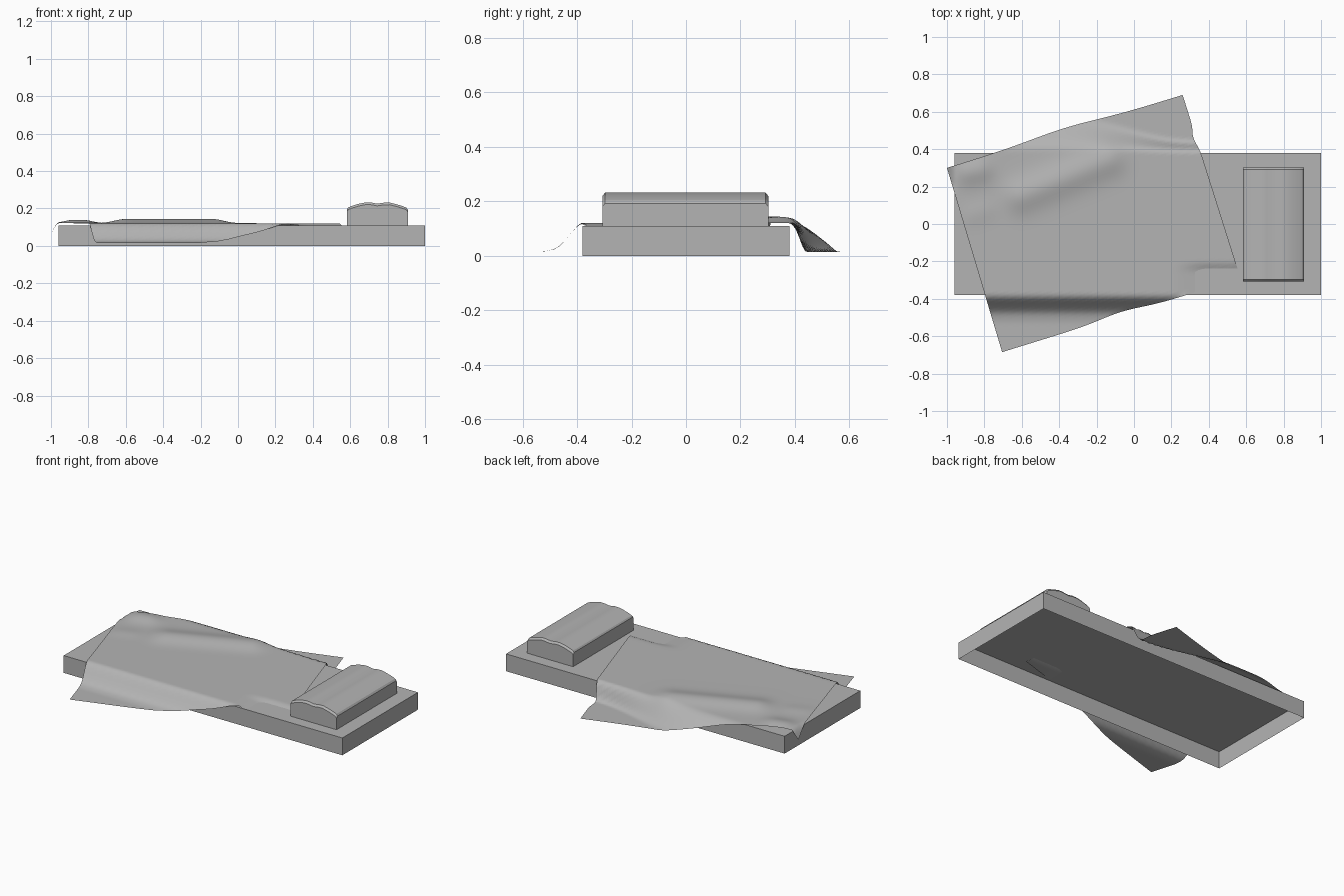
import bpy, bmesh
from math import exp
from mathutils import Vector

if "Cube" in bpy.data.objects:
    bpy.data.objects.remove(bpy.data.objects["Cube"])

grey = bpy.data.materials.new("mid_grey")
grey.diffuse_color = (0.455, 0.455, 0.455, 1)
grey.use_nodes = True
grey.node_tree.nodes["Principled BSDF"].inputs["Base Color"].default_value = grey.diffuse_color


def make_object(name, bm, angle=None):
    mesh = bpy.data.meshes.new(name)
    bm.to_mesh(mesh)
    bm.free()
    mesh.materials.append(grey)
    ob = bpy.data.objects.new(name, mesh)
    bpy.context.collection.objects.link(ob)
    if angle:
        bpy.ops.object.select_all(action='DESELECT')
        bpy.context.view_layer.objects.active = ob
        ob.select_set(True)
        bpy.ops.object.shade_smooth_by_angle(angle=angle)
    return ob


def smooth(t):
    t = min(1, max(0, t))
    return t * t * (3 - 2 * t)


# Mattress: box with an open underside
bm = bmesh.new()
bmesh.ops.create_cube(bm, size=1)
for v in bm.verts:
    v.co = Vector((0.02 + v.co.x * 1.96, v.co.y * 0.76, 0.055 + v.co.z * 0.11))
bm.normal_update()
bmesh.ops.delete(bm, geom=[f for f in bm.faces if f.normal.z < -0.5], context='FACES_ONLY')
make_object("mattress", bm)

# Pillow: wavy profile swept along y with bevelled ends
profile = [(0.583, 0.11), (0.583, 0.197), (0.59, 0.206), (0.61, 0.214), (0.645, 0.225),
           (0.68, 0.232), (0.71, 0.232), (0.745, 0.226), (0.78, 0.231), (0.81, 0.232),
           (0.85, 0.222), (0.885, 0.211), (0.90, 0.204), (0.908, 0.193), (0.908, 0.11)]
bm = bmesh.new()
rings = []
for y, inset in ((-0.307, 0.012), (-0.297, 0), (0.292, 0), (0.302, 0.012)):
    rings.append([bm.verts.new((x, y, z - inset if z > 0.12 else z)) for x, z in profile])
n = len(profile)
for a, b in zip(rings, rings[1:]):
    for i in range(n):
        j = (i + 1) % n
        bm.faces.new((a[i], a[j], b[j], b[i]))
bm.faces.new(rings[0])
bm.faces.new(rings[-1])
bmesh.ops.recalc_face_normals(bm, faces=bm.faces)
make_object("pillow", bm, 0.5)


# Blanket: skewed sheet draped over the mattress edges
def ridge(x, y, p, q, width, height):
    # soft fold along the segment p-q
    p, q, c = Vector(p), Vector(q), Vector((x, y))
    t = min(1, max(0, (c - p).dot(q - p) / (q - p).length_squared))
    d = (c - p.lerp(q, t)).length / width
    return height * exp(-d * d)


FRONT = [(0, 0.121), (0.015, 0.111), (0.045, 0.075), (0.08, 0.036),
         (0.10, 0.024), (0.14, 0.016), (0.5, 0.014)]


def height(x, y):
    z = 0.121
    z += ridge(x, y, (-0.60, 0.15), (-0.14, 0.34), 0.085, 0.023)
    z += ridge(x, y, (-0.86, 0.05), (-0.80, 0.07), 0.06, 0.005)
    z += ridge(x, y, (-0.88, 0.28), (-0.83, 0.29), 0.07, 0.018)
    d = -y - 0.383
    if d > 0:
        for (d0, z0), (d1, z1) in zip(FRONT, FRONT[1:]):
            if d0 <= d <= d1:
                z = z0 + (z1 - z0) * (d - d0) / (d1 - d0)
    d = y - 0.388
    if d > 0:
        w = 0.055 + 0.15 * smooth((0.3 - x) / 0.7)
        z += (0.015 - z) * smooth(d / w)
    d = -x - 0.96
    if d > 0:
        z -= 0.055 * smooth(d / 0.045)
    # right corner sinks just into the mattress
    return z - 0.016 * smooth((x - 0.2) / 0.2) * smooth((-0.2 - y) / 0.06) * (y > -0.383)


corners = [Vector(c) for c in ((-0.705, -0.685), (0.57, -0.29), (0.26, 0.69), (-1.0, 0.30))]
NU, NV = 72, 60
bm = bmesh.new()
grid = []
for j in range(NV + 1):
    row = []
    for i in range(NU + 1):
        u, v = i / NU, j / NV
        p = corners[0].lerp(corners[1], u).lerp(corners[3].lerp(corners[2], u), v)
        # side edges pulled gently by the hanging cloth
        p.y += 0.018 * v * v * exp(-((u - 0.5) / 0.2) ** 2)
        p.y += 0.018 * (1 - v) ** 4 * exp(-((u - 0.5) / 0.12) ** 2)
        p.x -= 0.015 * u ** 8 * exp(-((p.y - 0.46) / 0.05) ** 2)
        row.append(bm.verts.new((p.x, p.y, height(p.x, p.y))))
    grid.append(row)
for j in range(NV):
    for i in range(NU):
        bm.faces.new((grid[j][i], grid[j][i + 1], grid[j + 1][i + 1], grid[j + 1][i]))
make_object("blanket", bm, 1.2)
